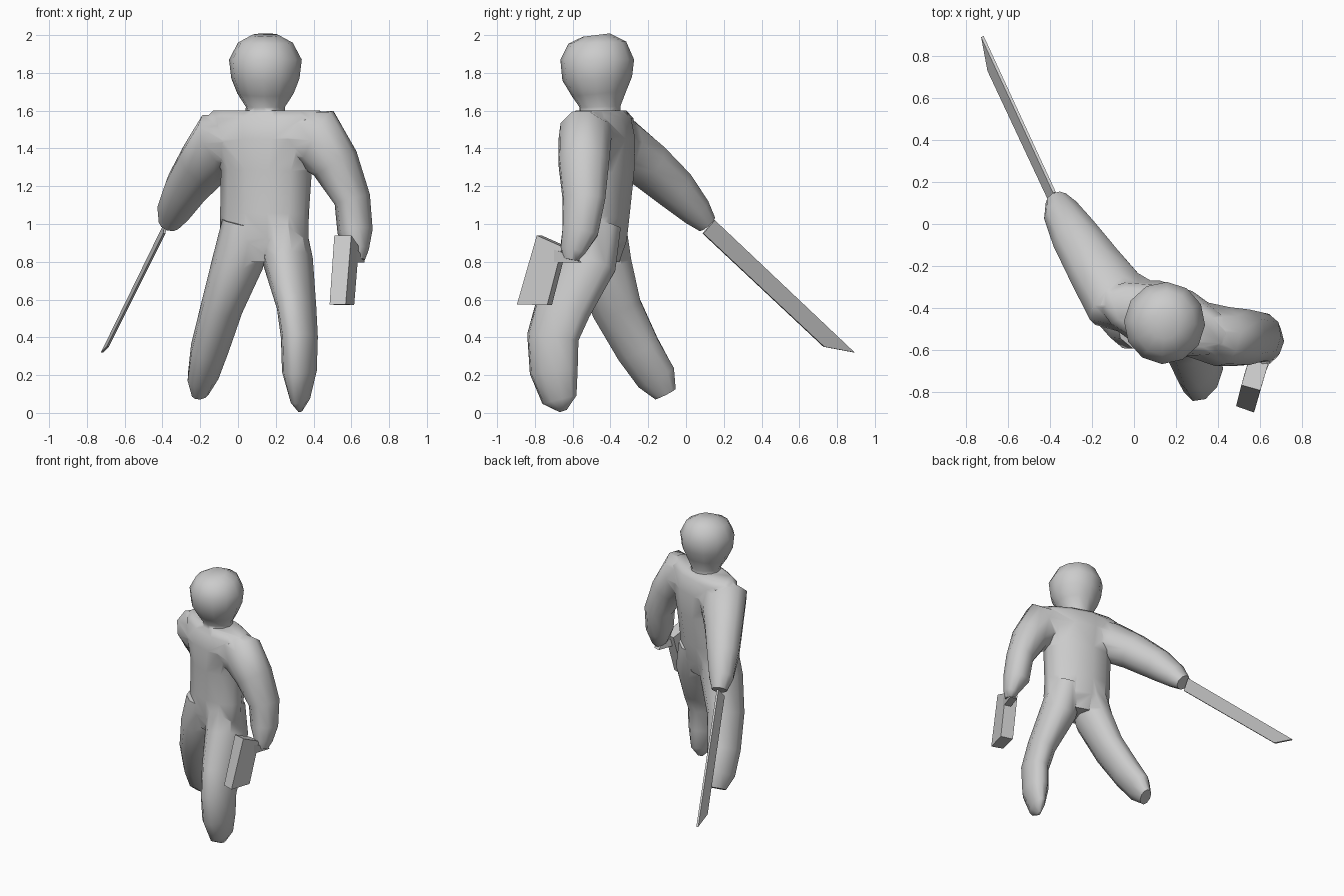
import bpy, bmesh, math
from mathutils import Vector

FORWARD = Vector((-0.31, -0.95, 0))     # the body is turned slightly about z


def add_object(name, bm):
    bmesh.ops.recalc_face_normals(bm, faces=bm.faces)
    mesh = bpy.data.meshes.new(name)
    bm.to_mesh(mesh)
    bm.free()
    ob = bpy.data.objects.new(name, mesh)
    bpy.context.collection.objects.link(ob)
    return ob


def tube(name, rings, ref=FORWARD, sides=10):
    """Loft of oval rings (x, y, z, half width, half depth along ref)."""
    bm = bmesh.new()
    pts = [Vector(r[:3]) for r in rings]
    loops = []
    for i, r in enumerate(rings):
        t = (pts[min(i + 1, len(pts) - 1)] - pts[max(i - 1, 0)]).normalized()
        w = (ref - ref.dot(t) * t).normalized()
        s = t.cross(w)
        loop = []
        for k in range(sides):
            ang = math.tau * (k + 0.5) / sides
            p = pts[i] + 1.03 * (s * r[3] * math.cos(ang) + w * r[4] * math.sin(ang))
            loop.append(bm.verts.new(p))
        loops.append(loop)
    for a, b in zip(loops, loops[1:]):
        for k in range(sides):
            j = (k + 1) % sides
            bm.faces.new((a[k], a[j], b[j], b[k]))
    bm.faces.new(loops[0])
    bm.faces.new(loops[-1])
    return add_object(name, bm)


def prism(name, bottom, top):
    """Solid between two matching outlines."""
    bm = bmesh.new()
    a = [bm.verts.new(p) for p in bottom]
    b = [bm.verts.new(p) for p in top]
    n = len(a)
    bm.faces.new(a)
    bm.faces.new(b)
    for k in range(n):
        j = (k + 1) % n
        bm.faces.new((a[k], a[j], b[j], b[k]))
    return add_object(name, bm)


# Torso
body = tube("body", [
    (0.14, -0.47, 0.80, 0.17, 0.11), (0.14, -0.47, 0.92, 0.235, 0.145),
    (0.14, -0.46, 1.05, 0.235, 0.15), (0.15, -0.45, 1.28, 0.24, 0.165),
    (0.15, -0.45, 1.45, 0.30, 0.165), (0.15, -0.45, 1.56, 0.33, 0.14),
    (0.15, -0.45, 1.60, 0.29, 0.10)], sides=12)

# Head and neck
head = tube("head", [
    (0.145, -0.455, 1.52, 0.11, 0.11), (0.145, -0.455, 1.62, 0.10, 0.105),
    (0.145, -0.46, 1.69, 0.145, 0.14), (0.145, -0.47, 1.77, 0.175, 0.18),
    (0.145, -0.47, 1.87, 0.187, 0.19), (0.145, -0.47, 1.96, 0.14, 0.15),
    (0.145, -0.475, 2.00, 0.07, 0.07)], sides=12)

# Arms
left_arm = tube("left_arm", [
    (0.26, -0.49, 1.46, 0.13, 0.13), (0.42, -0.535, 1.45, 0.17, 0.14),
    (0.515, -0.54, 1.32, 0.125, 0.135), (0.605, -0.54, 1.13, 0.092, 0.115),
    (0.62, -0.56, 0.96, 0.09, 0.098), (0.64, -0.60, 0.86, 0.05, 0.07),
    (0.645, -0.61, 0.81, 0.025, 0.04)])
right_arm = tube("right_arm", [
    (0.06, -0.41, 1.45, 0.13, 0.13), (-0.085, -0.355, 1.43, 0.18, 0.14),
    (-0.18, -0.21, 1.32, 0.14, 0.13), (-0.275, -0.065, 1.19, 0.115, 0.115),
    (-0.34, 0.05, 1.07, 0.09, 0.085), (-0.365, 0.11, 1.00, 0.055, 0.055)],
    ref=Vector((-0.2, -0.6, -0.52)))

# Legs
left_leg = tube("left_leg", [
    (0.23, -0.48, 1.00, 0.12, 0.14), (0.265, -0.52, 0.80, 0.125, 0.16),
    (0.31, -0.65, 0.56, 0.095, 0.155), (0.325, -0.705, 0.40, 0.09, 0.14),
    (0.325, -0.70, 0.22, 0.085, 0.13), (0.33, -0.67, 0.07, 0.045, 0.095),
    (0.33, -0.65, 0.01, 0.01, 0.02)])
right_leg = tube("right_leg", [
    (0.04, -0.455, 1.00, 0.12, 0.14), (0.00, -0.44, 0.80, 0.13, 0.155),
    (-0.085, -0.37, 0.56, 0.105, 0.14), (-0.15, -0.255, 0.34, 0.095, 0.125),
    (-0.185, -0.16, 0.19, 0.075, 0.115), (-0.20, -0.11, 0.10, 0.04, 0.065)])

# Fuse the figure into one smooth skin
bpy.context.view_layer.objects.active = body
for part in (head, left_arm, right_arm, left_leg, right_leg):
    mod = body.modifiers.new("join", 'BOOLEAN')
    mod.operation = 'UNION'
    mod.solver = 'EXACT'
    mod.object = part
    bpy.ops.object.modifier_apply(modifier=mod.name)
    bpy.data.objects.remove(part)
body.select_set(True)
bpy.ops.object.shade_smooth_by_angle(angle=math.radians(60))

# Flat blade in the right hand
blade = [Vector(p) for p in ((-0.378, 0.15, 1.02), (-0.39, 0.09, 0.95),
                             (-0.69, 0.73, 0.35), (-0.72, 0.89, 0.32))]
half = Vector((0.006, 0.003, 0))
prism("blade", [p - half for p in blade], [p + half for p in blade])

# Chunky hand-held block and its grip in the left hand
prism("block",
      [(0.485, -0.865, 0.575), (0.57, -0.895, 0.575), (0.615, -0.735, 0.57), (0.525, -0.71, 0.57)],
      [(0.51, -0.765, 0.94), (0.60, -0.79, 0.94), (0.64, -0.655, 0.88), (0.55, -0.63, 0.88)])
prism("grip",
      [(0.57, -0.70, 0.795), (0.62, -0.715, 0.795), (0.67, -0.565, 0.795), (0.62, -0.55, 0.795)],
      [(0.57, -0.70, 0.87), (0.62, -0.715, 0.87), (0.67, -0.60, 0.83), (0.62, -0.585, 0.83)])
